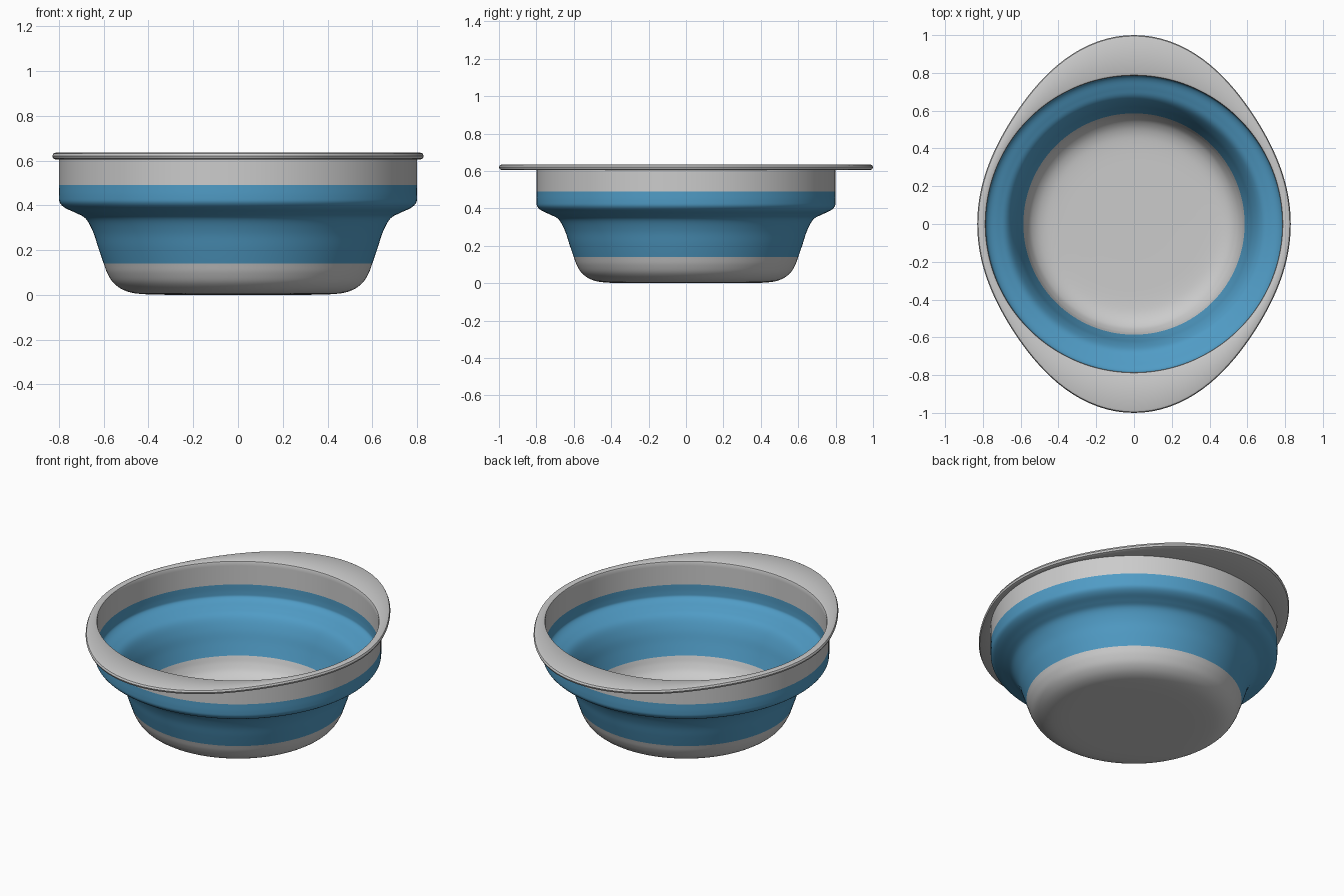
import bpy, bmesh, math

if "Cube" in bpy.data.objects:
    bpy.data.objects.remove(bpy.data.objects["Cube"])

SEG = 128
STEPS = 5
WALL = 0.015


def smooth_curve(pts, steps=STEPS):
    """Catmull-Rom through the points; control point k lands at index k * steps."""
    p = [pts[0]] + pts + [pts[-1]]
    out = []
    for a, b, c, d in zip(p, p[1:], p[2:], p[3:]):
        for i in range(steps):
            t = i / steps
            out.append(tuple(0.5 * (2 * q + (r - o) * t + (2 * o - 5 * q + 4 * r - s) * t * t
                                    + (3 * q - o - 3 * r + s) * t ** 3)
                             for o, q, r, s in zip(a, b, c, d)))
    return out + [pts[-1]]


def offset_curve(pts, dist):
    """Shift a profile towards the inside of the bowl."""
    out = []
    for i, (r, z) in enumerate(pts):
        a, b = pts[max(i - 1, 0)], pts[min(i + 1, len(pts) - 1)]
        dr, dz = b[0] - a[0], b[1] - a[1]
        n = math.hypot(dr, dz)
        out.append((max(r - dz / n * dist, 0.0), z + dr / n * dist))
    return out


def handle_bulge(a):
    """Extra rim radius that forms the two handles at front and back."""
    return 0.17 * abs(math.sin(a)) ** 4.7


def revolve(name, strips, color=None):
    """Revolve (radius, z[, bulge weight]) strips around z into one object."""
    bm = bmesh.new()
    for strip in strips:
        rings = []
        for r, z, *w in strip:
            ring = []
            for j in range(SEG):
                a = math.tau * j / SEG
                rad = r + (w[0] * handle_bulge(a) if w else 0)
                ring.append(bm.verts.new((rad * math.cos(a), rad * math.sin(a), z)))
            rings.append(ring)
        for lo, hi in zip(rings, rings[1:]):
            for j in range(SEG):
                k = (j + 1) % SEG
                bm.faces.new((lo[j], lo[k], hi[k], hi[j]))
    bmesh.ops.remove_doubles(bm, verts=bm.verts, dist=1e-5)
    me = bpy.data.meshes.new(name)
    bm.to_mesh(me)
    bm.free()
    ob = bpy.data.objects.new(name, me)
    bpy.context.collection.objects.link(ob)
    if color:
        mat = bpy.data.materials.new(name + "_color")
        mat.diffuse_color = color
        mat.use_nodes = True
        mat.node_tree.nodes["Principled BSDF"].inputs["Base Color"].default_value = mat.diffuse_color
        me.materials.append(mat)
    bpy.ops.object.select_all(action='DESELECT')
    ob.select_set(True)
    bpy.context.view_layer.objects.active = ob
    bpy.ops.object.shade_smooth_by_angle(angle=math.radians(40))
    return ob


# outer bowl profile (radius, z) from the centre of the floor to the rim
controls = [(0, 0), (0.25, 0), (0.42, 0.003), (0.50, 0.017), (0.553, 0.05),
            (0.583, 0.095), (0.600, 0.14), (0.624, 0.21), (0.647, 0.28),
            (0.680, 0.34), (0.722, 0.365), (0.770, 0.387), (0.795, 0.410),
            (0.80, 0.44), (0.80, 0.49), (0.80, 0.55), (0.80, 0.605)]
outer = smooth_curve(controls)
inner = offset_curve(outer, WALL)
low = 6 * STEPS      # base / wall seam
high = 14 * STEPS    # wall / rim seam

# grey base
revolve("base", [outer[:low + 1], inner[:low + 1][::-1]])

# blue folding wall
revolve("folding_wall", [outer[low:high + 1], inner[low:high + 1][::-1]],
        (0.08, 0.33, 0.56, 1))

# grey rim band with a flat flange widening into two handles
flange = [(0.815, 0.605, 1), (0.825, 0.609, 1), (0.83, 0.62, 1), (0.825, 0.631, 1),
          (0.815, 0.635, 1), (0.797, 0.635, 0), (0.788, 0.631, 0), (0.785, 0.622, 0)]
revolve("rim_with_handles", [outer[high:] + flange + inner[high:][::-1]])
